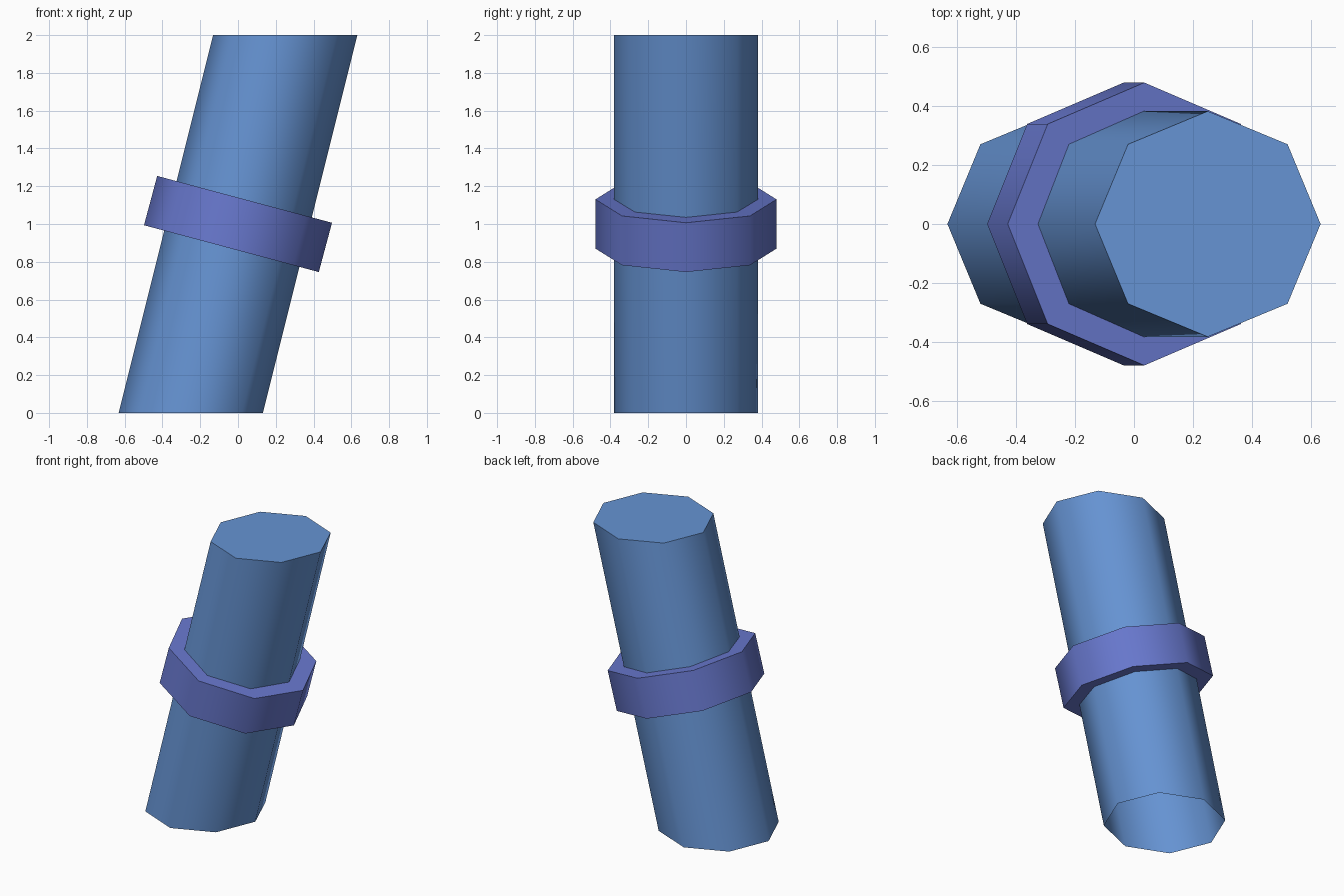
import bpy, bmesh, math
from mathutils import Matrix

if "Cube" in bpy.data.objects:
    bpy.data.objects.remove(bpy.data.objects["Cube"])

SIDES = 8


def material(name, rgb):
    m = bpy.data.materials.new(name)
    m.diffuse_color = (*rgb, 1)
    m.use_nodes = True
    m.node_tree.nodes["Principled BSDF"].inputs["Base Color"].default_value = m.diffuse_color
    return m


def prism(name, radius, height, matrix, mat, open_bottom=False):
    """Octagonal prism centred on its origin, smooth sides and crisp caps."""
    bm = bmesh.new()
    bmesh.ops.create_cone(bm, cap_ends=True, segments=SIDES, radius1=radius,
                          radius2=radius, depth=height)
    bm.normal_update()
    for f in bm.faces:
        f.smooth = abs(f.normal.z) < 0.5
    for e in bm.edges:
        e.smooth = all(f.smooth for f in e.link_faces)
    if open_bottom:
        bottom = [f for f in bm.faces if f.normal.z < -0.5]
        bmesh.ops.delete(bm, geom=bottom, context='FACES_ONLY')
    bm.transform(matrix)
    me = bpy.data.meshes.new(name)
    bm.to_mesh(me)
    bm.free()
    me.materials.append(mat)
    ob = bpy.data.objects.new(name, me)
    bpy.context.collection.objects.link(ob)
    return ob


blue = material("steel blue", (0.133, 0.296, 0.658))
violet = material("violet blue", (0.138, 0.188, 0.617))

# Leaning shaft: sheared so both ends stay level, open underneath
lean = Matrix.Identity(4)
lean[0][2] = 0.25
prism("shaft", 0.382, 2.0, Matrix.Translation((0, 0, 1)) @ lean, blue, True)

# Collar band, tilted square to the shaft
tilt = Matrix.Rotation(math.radians(15), 4, 'Y')
prism("collar", 0.479, 0.27, Matrix.Translation((0, 0, 1)) @ tilt, violet)
